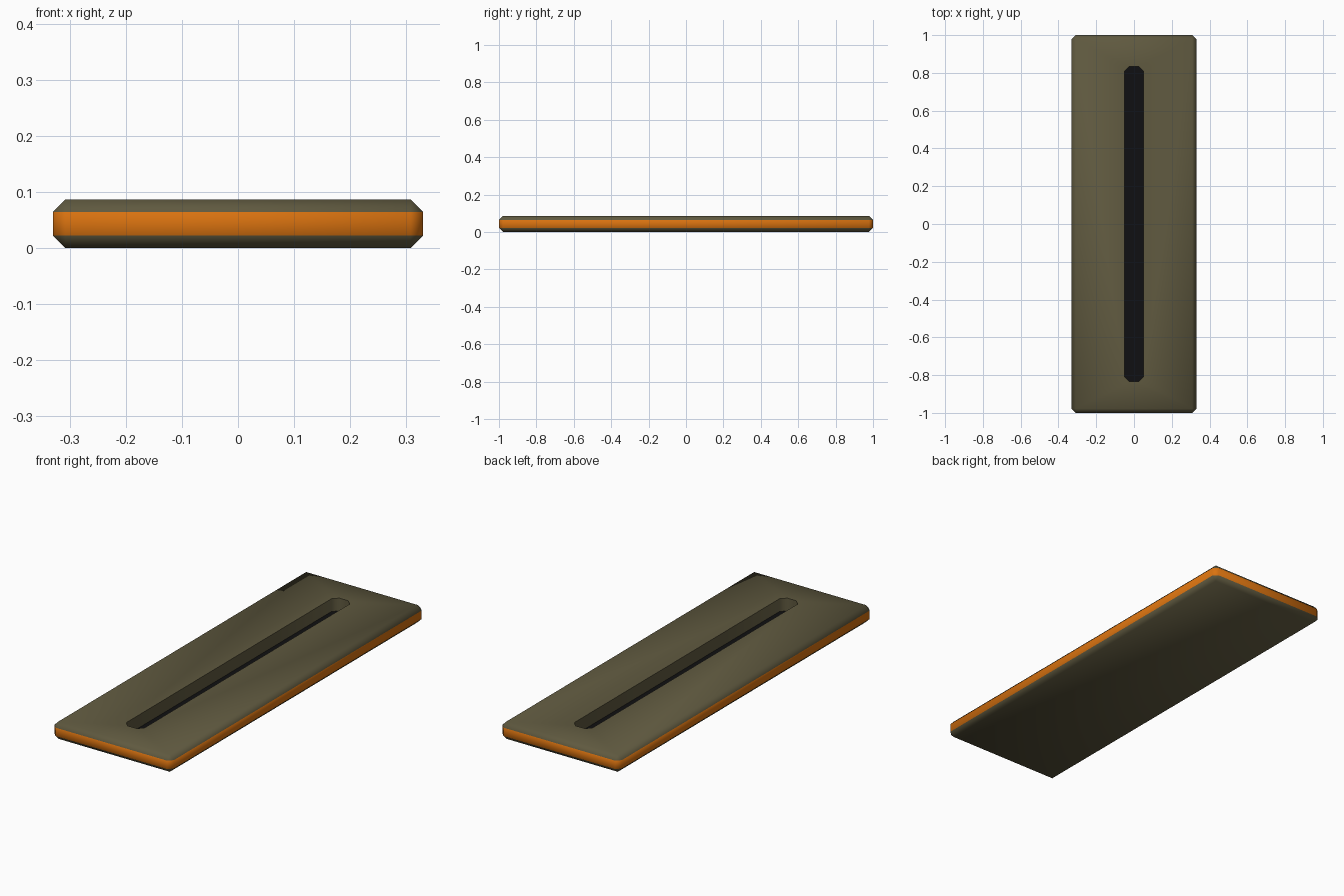
import bpy, bmesh
from math import radians

if "Cube" in bpy.data.objects:
    bpy.data.objects.remove(bpy.data.objects["Cube"])


def material(name, rgb):
    m = bpy.data.materials.new(name)
    m.diffuse_color = (*rgb, 1)
    m.use_nodes = True
    m.node_tree.nodes["Principled BSDF"].inputs["Base Color"].default_value = m.diffuse_color
    return m


def block(name, size, z0, z1, bevel, vertical_only=False, mats=()):
    """Box standing from z0 to z1 with single-segment bevelled edges."""
    bm = bmesh.new()
    bmesh.ops.create_cube(bm, size=1)
    for v in bm.verts:
        v.co.x *= size[0]
        v.co.y *= size[1]
        v.co.z = z0 if v.co.z < 0 else z1
    edges = [e for e in bm.edges if not vertical_only
             or abs(e.verts[0].co.z - e.verts[1].co.z) > 1e-5]
    bmesh.ops.bevel(bm, geom=edges, offset=bevel, segments=1,
                    affect='EDGES', clamp_overlap=False)
    bm.normal_update()
    me = bpy.data.meshes.new(name)
    bm.to_mesh(me)
    bm.free()
    for m in mats:
        me.materials.append(m)
    ob = bpy.data.objects.new(name, me)
    bpy.context.collection.objects.link(ob)
    return ob


olive = material("olive", (0.115, 0.10, 0.05))
orange = material("orange", (0.70, 0.17, 0.005))
black = material("black", (0.005, 0.005, 0.006))

# Main slab: olive shell with an orange band around the vertical sides
slab = block("slab", (0.66, 2.0), 0, 0.086, 0.022, mats=(olive, orange))
for p in slab.data.polygons:
    if abs(p.normal.z) < 0.1:
        p.material_index = 1

# Long slot cut into the top
cutter = block("slot_cutter", (0.10, 1.67), 0.02, 0.12, 0.025, True, (olive,))
cutter.hide_render = True
cut = slab.modifiers.new("slot", 'BOOLEAN')
cut.operation = 'DIFFERENCE'
cut.solver = 'EXACT'
cut.object = cutter
bpy.context.view_layer.objects.active = slab
slab.select_set(True)
bpy.ops.object.modifier_apply(modifier=cut.name)
bpy.data.objects.remove(cutter)
bpy.ops.object.shade_smooth_by_angle(angle=radians(60))

# Dark floor of the slot
block("slot_floor", (0.10, 1.67), 0.018, 0.022, 0.025, True, (black,))
